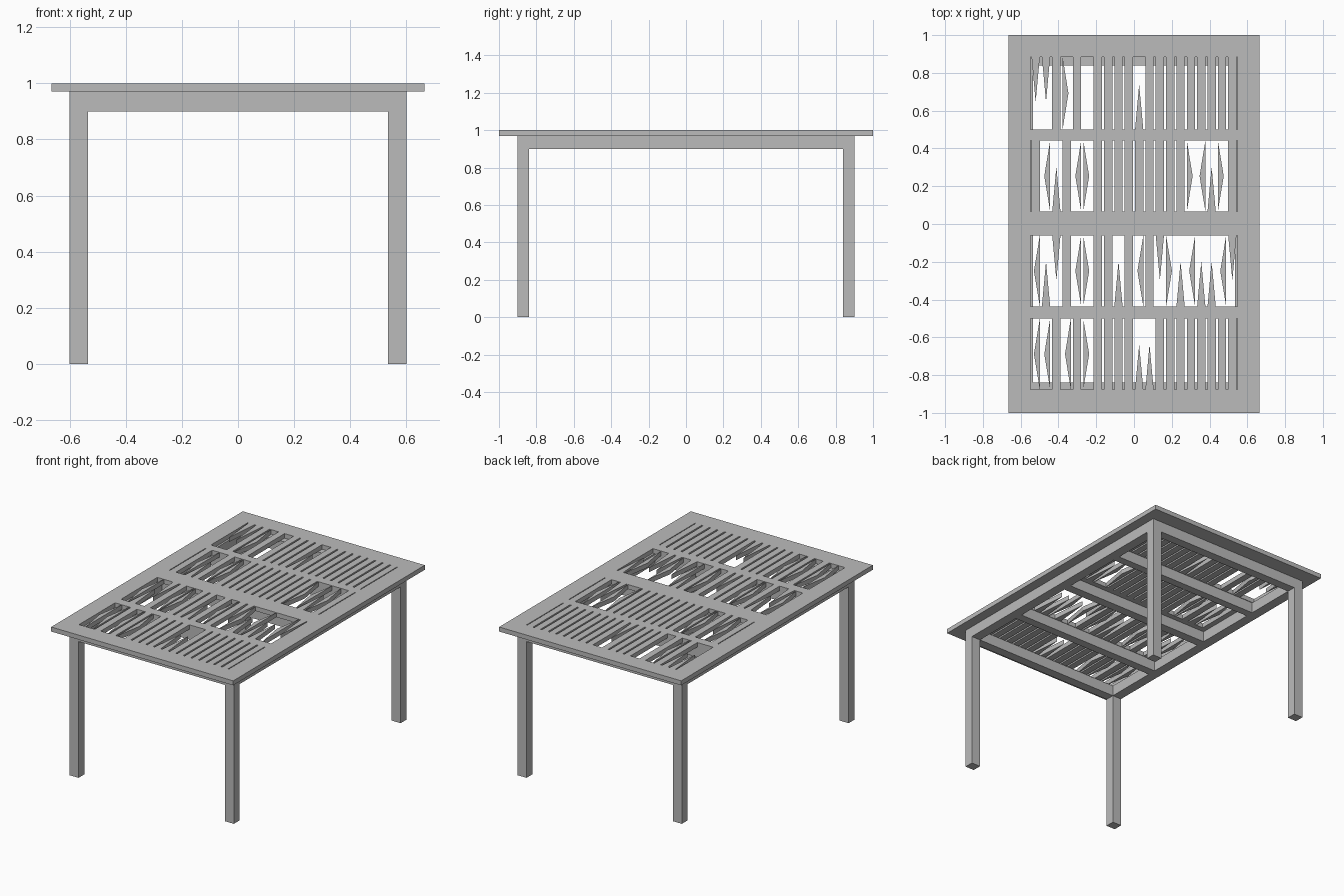
import bpy
import bmesh

cube = bpy.data.objects.get("Cube")
if cube:
    bpy.data.objects.remove(cube)

grey = bpy.data.materials.new("matte grey")
grey.use_nodes = True
COLOUR = (0.5, 0.5, 0.5, 1)
grey.diffuse_color = COLOUR
grey.node_tree.nodes["Principled BSDF"].inputs["Base Color"].default_value = COLOUR

HALF_X, HALF_Y = 0.665, 1.0
TOP, UNDER = 1.0, 0.97
COUNT = 20
PITCH, GAP, START = 0.0548, 0.011, -0.548
# One string per row of slats: # whole, . missing, others are pointed shards
ROWS = [
    (-0.877, -0.50, "<<#<#>####^^########"),
    (-0.437, -0.06, "<^v#<>##^#<#v>^<^^<v"),
    (0.065, 0.443, "#<^#<>#########><^>#"),
    (0.50, 0.885, "vv#>#.####^#########"),
]


def finish(bm, name):
    bmesh.ops.recalc_face_normals(bm, faces=bm.faces)
    mesh = bpy.data.meshes.new(name)
    bm.to_mesh(mesh)
    bm.free()
    mesh.materials.append(grey)
    obj = bpy.data.objects.new(name, mesh)
    bpy.context.collection.objects.link(obj)
    return obj


def box(name, x, y, z):
    bm = bmesh.new()
    bmesh.ops.create_cube(bm, size=1)
    for v in bm.verts:
        v.co = [a + (b - a) * (c + 0.5) for (a, b), c in zip((x, y, z), v.co)]
    return finish(bm, name)


def thicken(bm, depth):
    made = bmesh.ops.extrude_face_region(bm, geom=bm.faces[:], use_keep_orig=True)
    moved = [g for g in made["geom"] if isinstance(g, bmesh.types.BMVert)]
    bmesh.ops.translate(bm, verts=moved, vec=(0, 0, -depth))


def slat_span(i):
    left = START + PITCH * i + GAP / 2
    return left, left + PITCH - GAP


# Table top: a flat grid of cells with the slots left open, then thickened
xs = [-HALF_X, START]
for i in range(COUNT):
    xs += slat_span(i)
xs += [START + PITCH * COUNT, HALF_X]
ys = [-HALF_Y] + [y for row in ROWS for y in row[:2]] + [HALF_Y]

bm = bmesh.new()
grid = [[bm.verts.new((x, y, TOP)) for y in ys] for x in xs]
for c in range(len(xs) - 1):
    for r in range(len(ys) - 1):
        in_slots = r % 2 == 1 and 0 < c < len(xs) - 2
        if in_slots:
            is_slat = c % 2 == 0
            if not is_slat or ROWS[r // 2][2][c // 2 - 1] != "#":
                continue
        bm.faces.new((grid[c][r], grid[c + 1][r], grid[c + 1][r + 1], grid[c][r + 1]))
bmesh.ops.delete(bm, geom=[v for v in bm.verts if not v.link_faces], context="VERTS")
thicken(bm, TOP - UNDER)
finish(bm, "table_top")

# Pointed shards in the open bays
SIDE_REACH, END_REACH = 0.031, 0.238
bm = bmesh.new()
for low, high, pattern in ROWS:
    mid_y = (low + high) / 2
    for i, kind in enumerate(pattern):
        left, right = slat_span(i)
        mid_x = (left + right) / 2
        shapes = {
            "<": ((right, low), (right, high), (right - SIDE_REACH, mid_y)),
            ">": ((left, low), (left, high), (left + SIDE_REACH, mid_y)),
            "^": ((left, low), (right, low), (mid_x, low + END_REACH)),
            "v": ((left, high), (right, high), (mid_x, high - END_REACH)),
        }
        if kind in shapes:
            bm.faces.new([bm.verts.new((x, y, TOP)) for x, y in shapes[kind]])
thicken(bm, TOP - UNDER)
finish(bm, "slat_shards")

# Legs and aprons
IN_X, OUT_X, IN_Y, OUT_Y = 0.535, 0.60, 0.84, 0.90
RAIL = (0.90, UNDER)
for sx, side in ((1, "left"), (-1, "right")):
    x = sorted((sx * IN_X, sx * OUT_X))
    for sy, end in ((-1, "front"), (1, "back")):
        y = sorted((sy * IN_Y, sy * OUT_Y))
        box(f"{end}_{side}_leg", x, y, (0, UNDER))
    box(f"{side}_apron", x, (-IN_Y, IN_Y), RAIL)
for sy, end in ((-1, "front"), (1, "back")):
    box(f"{end}_apron", (-IN_X, IN_X), sorted((sy * IN_Y, sy * OUT_Y)), RAIL)

# Cross beams under the bars between the slat rows
for name, y, half in (("front", -0.468, 0.028), ("middle", 0, 0.03), ("back", 0.47, 0.026)):
    box(f"{name}_cross_beam", (-IN_X, IN_X), (y - half, y + half), RAIL)
